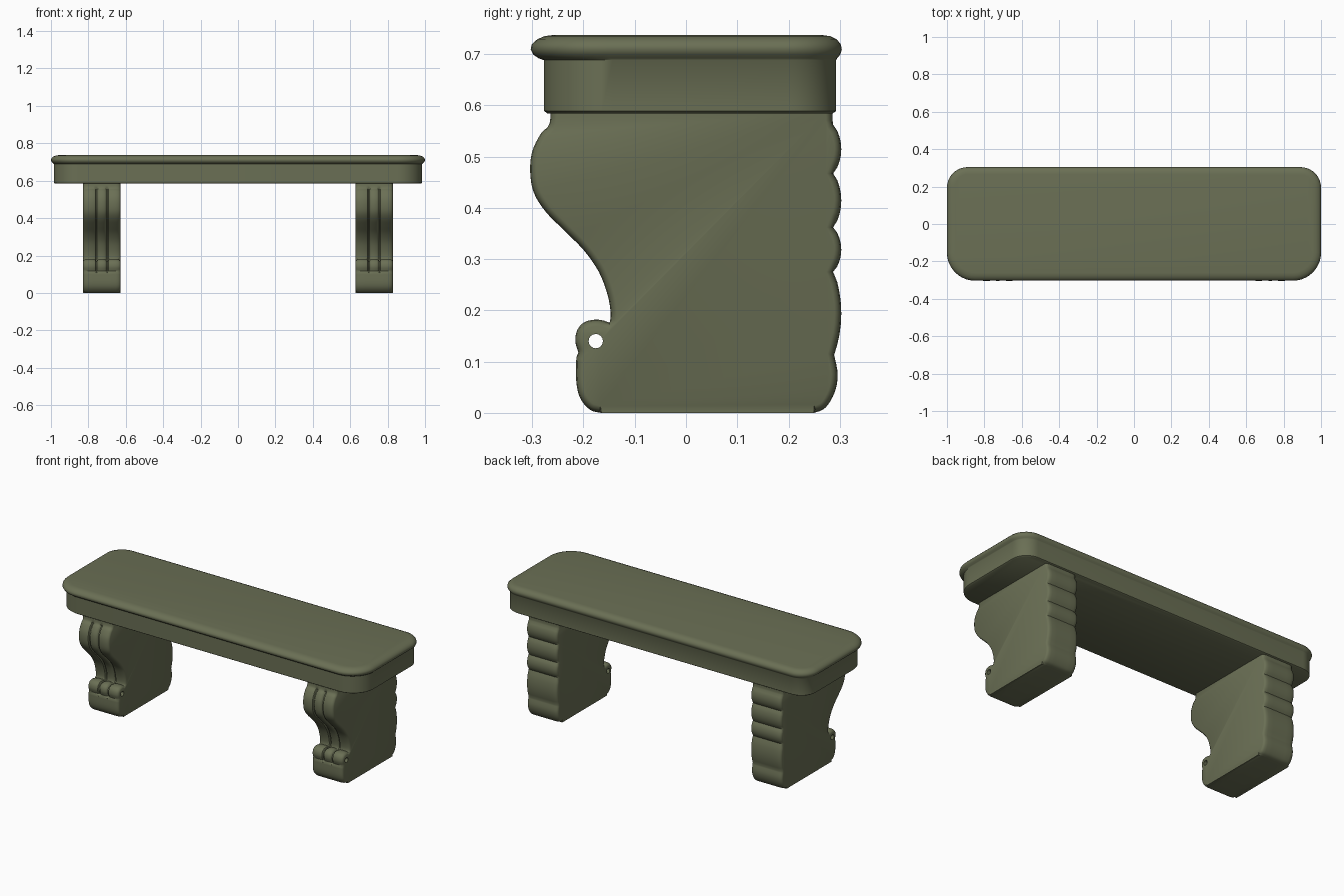
import bpy, bmesh, math
from mathutils import Vector

if "Cube" in bpy.data.objects:
    bpy.data.objects.remove(bpy.data.objects["Cube"])

stone = bpy.data.materials.new("mossy stone")
stone.diffuse_color = (0.145, 0.16, 0.09, 1)
stone.use_nodes = True
stone.node_tree.nodes["Principled BSDF"].inputs["Base Color"].default_value = stone.diffuse_color


def loft(name, rings, smooth=40):
    """Skin a list of equal-length closed rings and cap both ends."""
    bm = bmesh.new()
    vs = [[bm.verts.new(p) for p in ring] for ring in rings]
    n = len(vs[0])
    for a, b in zip(vs, vs[1:]):
        for i in range(n):
            bm.faces.new((a[i], a[(i + 1) % n], b[(i + 1) % n], b[i]))
    bm.faces.new(vs[0])
    bm.faces.new(vs[-1])
    bmesh.ops.recalc_face_normals(bm, faces=bm.faces)
    me = bpy.data.meshes.new(name)
    bm.to_mesh(me)
    bm.free()
    ob = bpy.data.objects.new(name, me)
    bpy.context.collection.objects.link(ob)
    me.materials.append(stone)
    return ob


def activate(ob):
    bpy.ops.object.select_all(action='DESELECT')
    ob.select_set(True)
    bpy.context.view_layer.objects.active = ob


def smooth(ob, angle=38):
    activate(ob)
    bpy.ops.object.shade_smooth_by_angle(angle=math.radians(angle))


def spline(pts, steps=4):
    """Catmull-Rom curve through the points."""
    p = [Vector(q) for q in pts]
    p = [p[0]] + p + [p[-1]]
    out = []
    for a, b, c, d in zip(p, p[1:], p[2:], p[3:]):
        for k in range(steps):
            t = k / steps
            out.append(0.5 * (2 * b + (c - a) * t + (2 * a - 5 * b + 4 * c - d) * t * t
                              + (3 * b - a - 3 * c + d) * t ** 3))
    return out + [p[-1]]


# Seat slab: rounded rectangle lofted through apron and bullnose lip
def slab_ring(z, hx, yf, yb, seg=10):
    ring = []
    rb, rf = 0.11 - (1 - hx), 0.15 - (1 - hx)
    for cx, cy, r, a0 in ((hx - rb, yb - rb, rb, 0), (rb - hx, yb - rb, rb, 90),
                          (rf - hx, yf + rf, rf, 180), (hx - rf, yf + rf, rf, 270)):
        for i in range(seg + 1):
            a = math.radians(a0 + 90 * i / seg)
            ring.append((cx + r * math.cos(a), cy + r * math.sin(a), z))
    return ring


levels = [(.584, .977, -.270, .286), (.589, .984, -.277, .293), (.688, .984, -.277, .293),
          (.692, .987, -.288, .295), (.699, .995, -.298, .301), (.709, 1, -.303, .304),
          (.719, .998, -.301, .302), (.729, .988, -.290, .294), (.735, .972, -.276, .281),
          (.737, .955, -.260, .266)]
smooth(loft("seat_slab", [slab_ring(*l) for l in levels]))

# Leg side profile (y, z): S-curved front, scroll, block, base, scalloped back
front = spline([(-.265, .61), (-.266, .565), (-.283, .545), (-.30, .51), (-.304, .47),
                (-.297, .43), (-.275, .394), (-.24, .358), (-.20, .318), (-.17, .275),
                (-.153, .23), (-.147, .195), (-.149, .176)])
scroll = spline([(-.16, .180), (-.177, .182), (-.198, .177), (-.212, .162), (-.216, .14),
                 (-.210, .118)])
block = spline([(-.214, .108), (-.214, .06), (-.206, .028), (-.187, .006), (-.165, 0)])
back = spline([(.25, 0), (.272, .01), (.290, .04), (.296, .075), (.289, .113)])
valleys = [.113, .275, .362, .467, .562, .63]
for lo, hi in zip(valleys, valleys[1:]):
    for k in range(1, 9):
        t = k / 8
        z = lo + (hi - lo) * t
        if z <= .61:
            back.append(Vector((.287 + .016 * math.sin(math.pi * t) ** 0.7
                                if hi < .6 else .286, z)))
profile = front + scroll + block + back
carved = len(front) + len(scroll)          # points that carry the grooves


def leg_ring(x, edge, groove):
    ring = []
    n = len(profile)
    for i, p in enumerate(profile):
        d = (profile[(i + 1) % n] - profile[i - 1]).normalized()
        inward = Vector((-d.y, d.x))       # profile runs counter-clockwise
        depth = edge + (groove if i < carved and p.y < .56 else 0)
        q = p + inward * depth
        ring.append((x, q.x, max(q.y, 0) if p.y > 0 else 0))
    return ring


# Half section across the leg width: (x, edge rounding, groove depth)
half = [(0, 0, 0), (.014, 0, .001), (.022, 0, .005), (.026, 0, .012), (.031, 0, .012),
        (.035, 0, .004), (.044, 0, 0), (.075, 0, 0), (.088, .002, 0), (.096, .006, 0),
        (.1, .013, 0)]
sections = [(-x, e, g) for x, e, g in reversed(half[1:])] + half

for side, cx in (("left", -.728), ("right", .728)):
    leg = loft(side + "_scroll_leg", [leg_ring(cx + x, e, g) for x, e, g in sections])
    # Eye of the scroll, drilled through the leg
    bpy.ops.mesh.primitive_cylinder_add(vertices=16, radius=.014, depth=.4,
                                        location=(cx, -.176, .14),
                                        rotation=(0, math.pi / 2, 0))
    cutter = bpy.context.object
    cutter.hide_render = True
    cut = leg.modifiers.new("scroll_eye", 'BOOLEAN')
    cut.operation, cut.solver, cut.object = 'DIFFERENCE', 'EXACT', cutter
    activate(leg)
    bpy.ops.object.modifier_apply(modifier=cut.name)
    bpy.data.objects.remove(cutter)
    smooth(leg)
